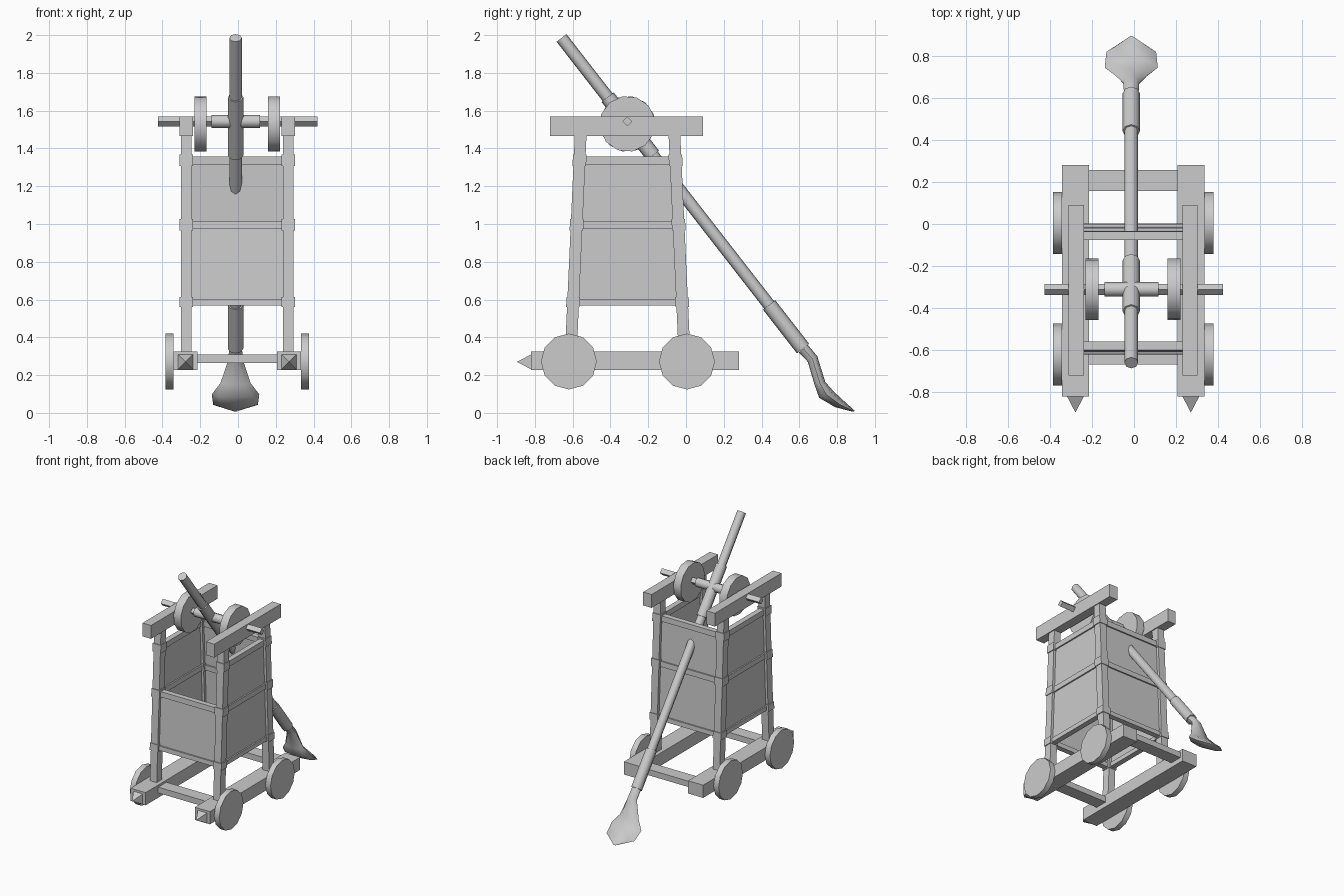
import bpy, bmesh
from math import radians, atan2, pi, cos, sin
from mathutils import Vector

if "Cube" in bpy.data.objects:
    bpy.data.objects.remove(bpy.data.objects["Cube"])

grey = bpy.data.materials.new("plain_grey")
grey.use_nodes = True
color = (0.6, 0.6, 0.6, 1)
grey.diffuse_color = color
grey.node_tree.nodes["Principled BSDF"].inputs["Base Color"].default_value = color

CX = -0.004      # frame centre
ARM_X = -0.013   # throwing arm centre
LEG_X = 0.27
SIDES = (("right", -1), ("left", 1))


def loft(name, rings, smooth=False):
    """Closed skin through rings of points."""
    bm = bmesh.new()
    loops = [[bm.verts.new(p) for p in ring] for ring in rings]
    n = len(rings[0])
    for a, b in zip(loops, loops[1:]):
        for i in range(n):
            j = (i + 1) % n
            bm.faces.new((a[i], a[j], b[j], b[i]))
    bm.faces.new(loops[0])
    bm.faces.new(loops[-1])
    bmesh.ops.remove_doubles(bm, verts=bm.verts, dist=0.0005)
    bmesh.ops.recalc_face_normals(bm, faces=bm.faces)
    mesh = bpy.data.meshes.new(name)
    bm.to_mesh(mesh)
    bm.free()
    ob = bpy.data.objects.new(name, mesh)
    bpy.context.collection.objects.link(ob)
    mesh.materials.append(grey)
    if smooth:
        smooth_edges(ob)
    return ob


def smooth_edges(ob):
    bpy.ops.object.select_all(action='DESELECT')
    ob.select_set(True)
    bpy.context.view_layer.objects.active = ob
    bpy.ops.object.shade_smooth_by_angle(angle=radians(50))


def slab(x0, x1, y0, y1, z):
    return [(x0, y0, z), (x1, y0, z), (x1, y1, z), (x0, y1, z)]


def box(name, x0, x1, y0, y1, z0, z1):
    return loft(name, [slab(x0, x1, y0, y1, z0), slab(x0, x1, y0, y1, z1)])


def rod(name, start, end, radius, sides, turn=0, smooth=True):
    """Round bar between two points."""
    a, b = Vector(start), Vector(end)
    d = (b - a).normalized()
    u = Vector((1, 0, 0)) if abs(d.x) < 0.9 else Vector((0, 1, 0))
    v = d.cross(u).normalized()
    offs = [(u * cos(t) + v * sin(t)) * radius
            for t in (turn + 2 * pi * i / sides for i in range(sides))]
    return loft(name, [[a + o for o in offs], [b + o for o in offs]], smooth)


def front_y(z):
    return -0.605 + 0.045 * (z - 0.42)


def rear_y(z):
    return -0.013 - 0.046 * (z - 0.42)


def upright(name, x, line, hx, hy, z0, z1):
    """Post piece that follows the lean of the tower."""
    return loft(name, [slab(x - hx, x + hx, line(z) - hy, line(z) + hy, z) for z in (z0, z1)])


CORNERS = (("front", front_y), ("rear", rear_y))
LEVELS = (("lower", 0.568, 0.602), ("middle", 0.973, 1.014), ("upper", 1.315, 1.357))

for side, s in SIDES:
    x = CX + s * LEG_X
    # Base rail with spike
    rx = CX + s * 0.274
    box(side + "_rail", rx - 0.064, rx + 0.064, -0.82, 0.28, 0.228, 0.326)
    base = [(rx + a * 0.042, -0.815, 0.27 + b * 0.042)
            for a, b in ((-1, -1), (1, -1), (1, 1), (-1, 1))]
    loft(side + "_spike", [base, [(rx, -0.895, 0.27)] * 4])
    # Top beam
    box(side + "_top_beam", x - 0.036, x + 0.036, -0.72, 0.09, 1.467, 1.57)
    # Road wheels and winch wheel
    for end, y in (("front", -0.62), ("rear", 0.005)):
        rod(f"{side}_{end}_wheel", (CX + s * 0.338, y, 0.272), (CX + s * 0.381, y, 0.272), 0.148, 12)
    rod(side + "_winch_wheel", (CX + s * 0.164, -0.31, 1.53),
        (CX + s * 0.226, -0.31, 1.53), 0.148, 12, radians(10))
    # Legs and collars
    for end, line in CORNERS:
        upright(f"{side}_{end}_leg", x, line, 0.029, 0.031, 0.3, 1.48)
        for level, z0, z1 in LEVELS:
            upright(f"{side}_{end}_{level}_collar", x, line, 0.035, 0.036, z0 - 0.008, z1 + 0.012)
    # Side panel and bars
    for level, z0, z1 in LEVELS:
        loft(f"{side}_{level}_bar", [slab(x - 0.021, x + 0.021, front_y(z), rear_y(z), z) for z in (z0, z1)])
    loft(side + "_panel", [slab(x - 0.01, x + 0.01, front_y(z), rear_y(z), z) for z in (0.58, 1.34)])

# Front and rear panels with bars; the front is open above the middle
for end, line in CORNERS:
    used = LEVELS[:2] if end == "front" else LEVELS
    for level, z0, z1 in used:
        upright(f"{end}_{level}_bar", CX, line, LEG_X, 0.021, z0, z1)
    upright(end + "_panel", CX, line, LEG_X, 0.01, 0.58, used[-1][2] - 0.015)

# Base cross beams
for name, y0, y1 in (("front", -0.667, -0.567), ("rear", 0.157, 0.257)):
    box(name + "_cross_beam", CX - 0.22, CX + 0.22, y0, y1, 0.265, 0.31)

# Winch axle and hub
rod("winch_axle", (-0.424, -0.31, 1.543), (0.422, -0.31, 1.543), 0.026, 4, smooth=False)
rod("axle_hub", (ARM_X - 0.128, -0.31, 1.543), (ARM_X + 0.13, -0.31, 1.543), 0.035, 8)


# Throwing arm with sleeves
def arm_at(y):
    return (ARM_X, y, 1.985 - 1.286 * (y + 0.659))


for name, y0, y1, r in (("arm", -0.659, 0.6, 0.033), ("arm_middle_sleeve", -0.415, -0.175, 0.041),
                        ("arm_lower_sleeve", 0.44, 0.62, 0.041)):
    rod(name, arm_at(y0), arm_at(y1), r, 8)

# Spoon: upper edge, lower edge (y, z) and half width
stations = (((0.645, 0.36), (0.598, 0.32), 0.035), ((0.695, 0.3), (0.645, 0.27), 0.037),
            ((0.737, 0.165), (0.68, 0.15), 0.08), ((0.78, 0.115), (0.705, 0.08), 0.126),
            ((0.845, 0.055), (0.79, 0.03), 0.118), ((0.893, 0.012), (0.885, 0.006), 0.008))
rings = []
for (uy, uz), (ly, lz), w in stations:
    cy, cz, dy, dz = (uy + ly) / 2, (uz + lz) / 2, (uy - ly) / 2, (uz - lz) / 2
    rings.append([(ARM_X + w * cos(t), cy + dy * sin(t), cz + dz * sin(t))
                  for t in (2 * pi * i / 8 for i in range(8))])
loft("spoon", rings, True)
